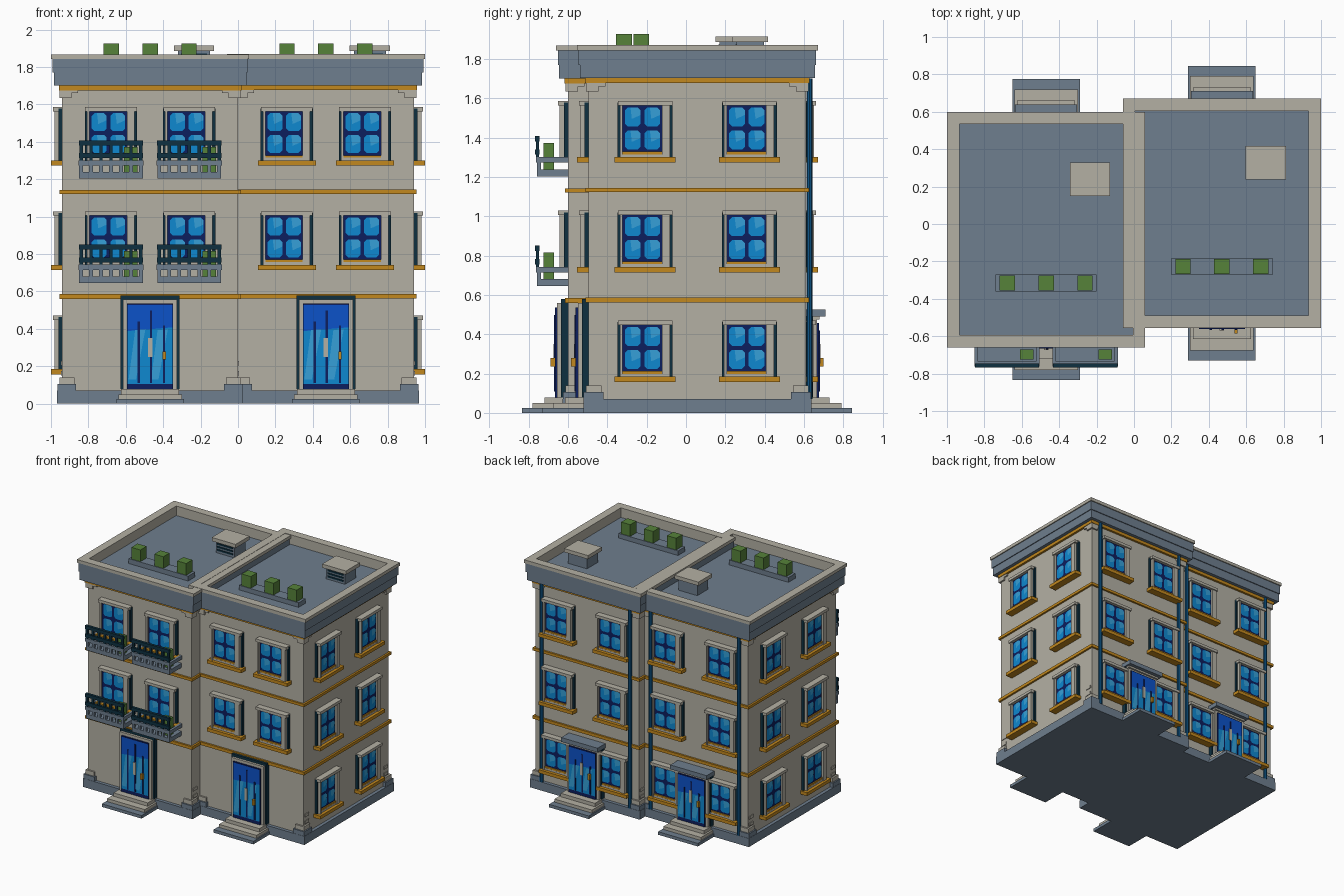
import bpy, bmesh, math
from mathutils import Matrix, Vector

if "Cube" in bpy.data.objects:
    bpy.data.objects.remove(bpy.data.objects["Cube"])


def linear(c):
    c /= 255
    return c / 12.92 if c <= 0.04045 else ((c + 0.055) / 1.055) ** 2.4


COLOURS = {
    "cream": (180, 176, 164), "slate": (110, 126, 142), "ochre": (194, 136, 30),
    "green": (86, 130, 58), "dark_teal": (14, 48, 64), "navy": (12, 30, 94),
    "sky_blue": (14, 136, 208), "pale_blue": (54, 160, 216),
    "royal_blue": (12, 82, 200), "pipe_blue": (14, 86, 136)}
MATS = {}
for key, rgb in COLOURS.items():
    m = bpy.data.materials.new(key)
    m.use_nodes = True
    col = [linear(c) for c in rgb] + [1]
    m.diffuse_color = col
    bsdf = m.node_tree.nodes["Principled BSDF"]
    bsdf.inputs["Base Color"].default_value = col
    bsdf.inputs["Roughness"].default_value = 0.8
    MATS[key] = m


class Part:
    """Collects boxes and plates into one mesh; d is distance out of a wall."""

    def __init__(self, name):
        self.name, self.bm, self.mats = name, bmesh.new(), []

    def slot(self, mat):
        if mat not in self.mats:
            self.mats.append(mat)
        return self.mats.index(mat)

    def box(self, mat, x0, x1, y0, y1, z0, z1):
        size = Matrix.Diagonal((x1 - x0, y1 - y0, z1 - z0, 1))
        mid = Matrix.Translation(((x0 + x1) / 2, (y0 + y1) / 2, (z0 + z1) / 2))
        vs = bmesh.ops.create_cube(self.bm, size=1, matrix=mid @ size)["verts"]
        for f in {f for v in vs for f in v.link_faces}:
            f.material_index = self.slot(mat)

    def out(self, mat, x0, x1, d0, d1, z0, z1):
        self.box(mat, x0, x1, -d1, -d0, z0, z1)

    def plate(self, mat, d, pts):
        f = self.bm.faces.new([self.bm.verts.new((x, -d, z)) for x, z in pts])
        f.material_index = self.slot(mat)

    def ring(self, mat, r, t, z0, z1):
        x0, x1, y0, y1 = r
        self.box(mat, x0, x1, y0, y0 + t, z0, z1)
        self.box(mat, x0, x1, y1 - t, y1, z0, z1)
        self.box(mat, x0, x0 + t, y0 + t, y1 - t, z0, z1)
        self.box(mat, x1 - t, x1, y0 + t, y1 - t, z0, z1)

    def mesh(self):
        me = bpy.data.meshes.new(self.name)
        self.bm.to_mesh(me)
        self.bm.free()
        for k in self.mats:
            me.materials.append(MATS[k])
        return me


def place(name, me, matrix=Matrix()):
    ob = bpy.data.objects.new(name, me)
    ob.matrix_world = matrix
    bpy.context.collection.objects.link(ob)


def window_mesh():
    p = Part("window")
    p.out("dark_teal", -.14, .14, 0, .02, .02, .305)
    p.out("navy", -.115, .085, 0, .025, .04, .29)
    p.out("cream", -.128, -.115, 0, .042, .027, .3)
    p.out("cream", .085, .125, 0, .042, .027, .3)
    p.out("cream", -.115, .085, 0, .035, .027, .042)
    p.out("ochre", -.115, .085, 0, .034, .042, .055)
    p.out("cream", -.138, .138, 0, .05, .29, .313)
    p.out("ochre", -.155, .155, 0, .06, 0, .027)
    # four panes with clipped corners and a glint on each
    for cx in (-.063, .036):
        for cz in (.115, .232):
            w, h, c = .04, .048, .014
            p.plate("sky_blue", .028, [
                (cx - w + c, cz - h), (cx + w - c, cz - h), (cx + w, cz - h + c), (cx + w, cz + h - c),
                (cx + w - c, cz + h), (cx - w + c, cz + h), (cx - w, cz + h - c), (cx - w, cz - h + c)])
            p.plate("pale_blue", .031, [
                (cx - .005, cz - .01), (cx + w, cz + .01), (cx + w, cz + h - c),
                (cx + w - c, cz + h), (cx - .012, cz + h)])
    return p.mesh()


def door_mesh(name, top, awning):
    p = Part(name)
    p.out("slate", -.18, .18, 0, .235, 0, .025)
    p.out("cream", -.17, .17, 0, .18, .025, .05)
    p.out("cream", -.155, .155, 0, .12, .05, .078)
    p.out("dark_teal", -.157, .157, 0, .035, .078, top)
    p.out("cream", -.145, .145, 0, .055, .078, top - .02)
    p.out("navy", -.123, .123, 0, .066, .078, top - .043)
    # glass, glints and glazing bars
    mid, hi = top - .17, top - .05
    p.plate("royal_blue", .068, [(-.12, mid - .02), (.12, mid), (.12, hi), (-.12, hi)])
    p.plate("sky_blue", .068, [(-.12, .105), (.12, .105), (.12, mid), (-.12, mid - .02)])
    for x in (-.085, .035):
        p.plate("pale_blue", .07, [(x - .03, .13), (x + .01, .13), (x + .06, mid - .01), (x + .005, mid - .015)])
    for x, z in ((-.06, .03), (.005, .09), (.075, .01)):
        p.out("navy", x - .006, x + .006, .06, .072, .11, mid + z)
    p.out("cream", -.012, .012, .06, .074, .25, .35)
    p.out("ochre", .066, .084, .06, .09, .235, .28)
    if awning:
        p.out("slate", -.165, .165, 0, .1, top - .01, top + .025)
        p.out("cream", -.15, .15, 0, .07, top - .025, top - .01)
    return p.mesh()


def balcony_mesh():
    p = Part("balcony")
    p.out("slate", -.17, .17, 0, .158, -.07, -.035)
    p.out("slate", -.175, .175, .135, .162, 0, .028)
    for s in (-1, 1):
        a, b = sorted((s * .175, s * .155))
        p.out("slate", a, b, 0, .135, 0, .028)
    n = 7
    for i in range(n):
        x = -.16 + .32 * i / (n - 1)
        p.out("slate", x - .01, x + .01, .138, .158, -.035, 0)
        p.out("dark_teal", x - .009, x + .009, .147, .162, .028, .12)
    for z in (.04, .108):
        p.out("dark_teal", -.172, .172, .145, .167, z, z + .027)
    p.out("green", .07, .143, .07, .125, -.035, .1)
    return p.mesh()


def grow(r, g):
    return r[0] - g, r[1] + g, r[2] - g, r[3] + g


def house(side, r, lift):
    x0, x1, y0, y1 = r
    cx, cy = (x0 + x1) / 2, (y0 + y1) / 2
    # walls, plinth and ochre string courses
    p = Part(side + "_walls")
    p.box("cream", *r, .05, 1.7)
    p.box("slate", *grow(r, .027), 0, .07)
    for z0, z1, g in ((.56, .585, .015), (1.12, 1.142, .015), (1.675, 1.705, .018)):
        p.box("ochre", *grow(r, g), z0 + lift, z1 + lift)
    # corner blocks at foot and head, and small quoins
    for sx, ex in ((1, x0), (-1, x1)):
        for sy, ey in ((1, y0), (-1, y1)):
            def corner(mat, g, n, z0, z1):
                xs = sorted((ex - sx * g, ex + sx * n))
                ys = sorted((ey - sy * g, ey + sy * n))
                p.box(mat, *xs, *ys, z0, z1)
            corner("slate", .025, .075, 0, .106)
            corner("cream", .014, .065, .106, .14)
            corner("cream", .014, .05, 1.635, 1.68)
            corner("cream", .012, .085, 1.66, 1.68)
            for z in (.15, .205):
                xs = sorted((ex - sx * .006, ex + sx * .05))
                ys = sorted((ey + sy * .015, ey + sy * .065))
                p.box("cream", *xs, *ys, z, z + .024)
    place(p.name, p.mesh())
    # stepped cornice and parapet round a sunken flat roof
    p = Part(side + "_roof")
    p.box("slate", *grow(r, .045), 1.7 + lift, 1.77)
    p.box("slate", *grow(r, .052), 1.77, 1.79 + lift)
    p.ring("slate", grow(r, .052), .03, 1.77, 1.843)
    p.ring("cream", grow(r, .022), .028, 1.78, 1.843)
    p.ring("cream", grow(r, .06), .066, 1.843, 1.868 + lift)
    place(p.name, p.mesh())
    # roof planter and vent
    p = Part(side + "_planter")
    py = cy - .285
    p.box("slate", cx - .27, cx + .27, py - .045, py + .045, 1.78, 1.83)
    for i in (-1, 0, 1):
        x = cx + i * .208
        p.box("green", x - .041, x + .041, py - .04, py + .04, 1.8, 1.926)
    place(p.name, p.mesh())
    p = Part(side + "_vent")
    vx, vy = cx + .235, cy + .27
    p.box("cream", vx - .108, vx + .108, vy - .09, vy + .09, 1.885, 1.915)
    p.box("slate", vx - .085, vx + .085, vy - .07, vy + .07, 1.78, 1.885)
    for z in (1.81, 1.835, 1.86):
        p.box("dark_teal", vx - .07, vx + .07, vy - .076, vy - .07, z, z + .012)
    place(p.name, p.mesh())

    # fittings, placed on each wall
    def on_wall(x, y, z, turn):
        return Matrix.Translation((x, y, z)) @ Matrix.Rotation(math.radians(turn), 4, "Z")
    outer, turn = (x0, -90) if side == "west" else (x1, 90)
    for floor in range(3):
        z = .157 + floor * .558
        for s in (-1, 1):
            place("side_window", WINDOW, on_wall(outer, cy + s * .265, z, turn))
            place("back_window", WINDOW, on_wall(cx + s * .245, y1, z, 180))
            if floor:
                place("front_window", WINDOW, on_wall(cx + s * .209, y0, z, 0))
                if side == "west":
                    place("balcony", BALCONY, on_wall(cx + s * .209, y0, z, 0))
    place("front_door", FRONT_DOOR, on_wall(cx, y0, 0, 0))
    place("back_door", BACK_DOOR, on_wall(cx, y1, 0, 180))
    # downpipes on the back wall
    for s in (-1, 1):
        bm = bmesh.new()
        bmesh.ops.create_cone(bm, cap_ends=True, segments=8, radius1=.015, radius2=.015, depth=1.63)
        me = bpy.data.meshes.new("downpipe")
        bm.to_mesh(me)
        bm.free()
        me.materials.append(MATS["pipe_blue"])
        place("downpipe", me, Matrix.Translation((cx + s * .4, y1 + .018, .885)))


WINDOW, BALCONY = window_mesh(), balcony_mesh()
FRONT_DOOR = door_mesh("front_door", .578, False)
BACK_DOOR = door_mesh("back_door", .5, True)
house("west", (-.94, 0, -.6, .54), 0)
house("east", (0, .94, -.495, .61), .002)
